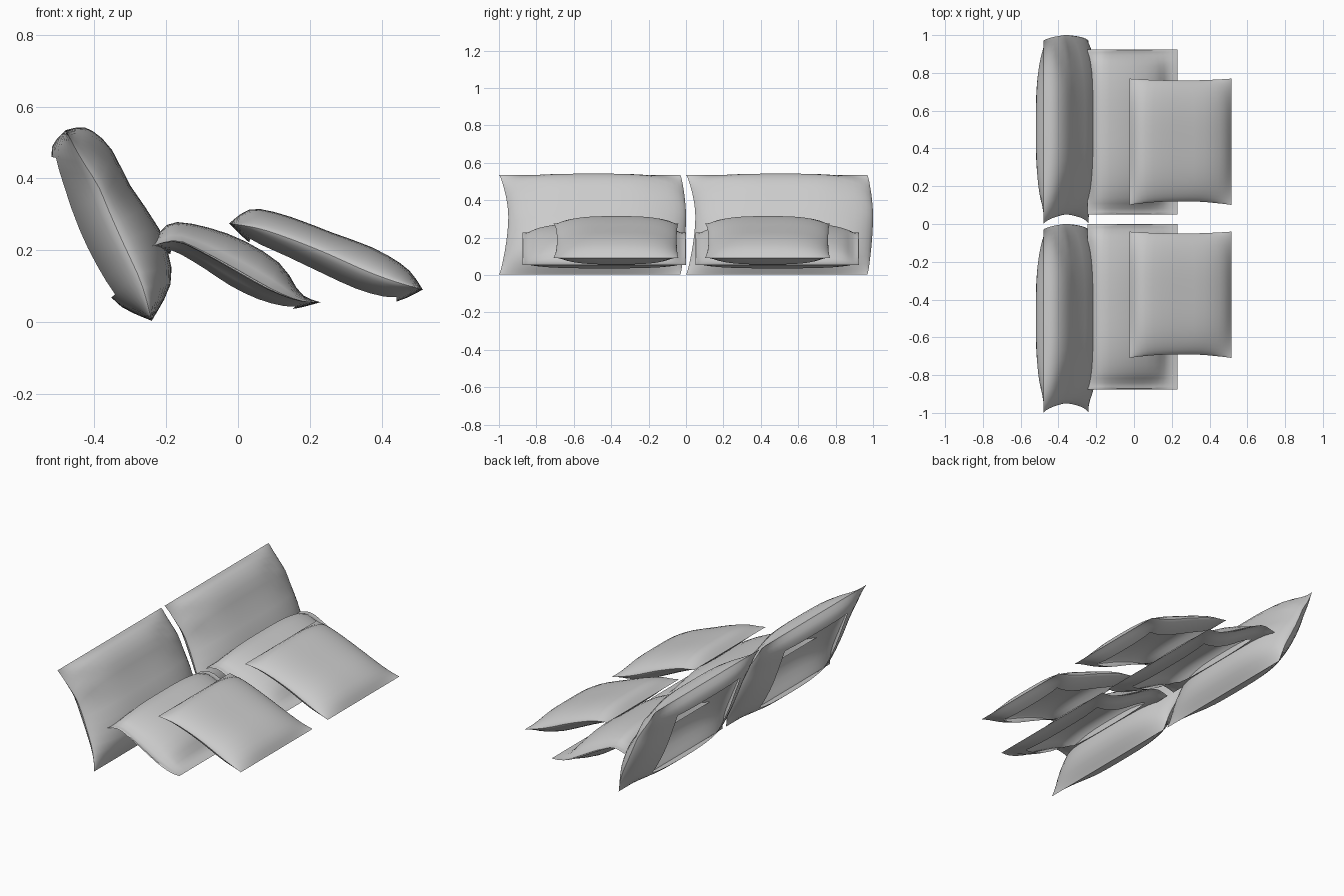
import bpy
import math

if "Cube" in bpy.data.objects:
    bpy.data.objects.remove(bpy.data.objects["Cube"])

N_S, N_V = 20, 24


def spline(pts, t):
    """Catmull-Rom point on a list of (x, z), t from 0 to 1."""
    n = len(pts) - 1
    i = min(int(t * n), n - 1)
    f = t * n - i
    p0, p1, p2, p3 = (pts[min(max(i + k, 0), n)] for k in (-1, 0, 1, 2))
    return [0.5 * (2 * b + (c - a) * f + (2 * a - 5 * b + 4 * c - d) * f * f
                   + (3 * b - a - 3 * c + d) * f ** 3)
            for a, b, c, d in zip(p0, p1, p2, p3)]


def pillow(name, seam, upper, lower, y_lo, y_hi, pinch_lo, pinch_hi,
           hole_s, hole_v, flange=0.0, crease=0.0):
    """Stuffed shell: seam outline puffed to an upper and a lower profile,
    with the hidden underside left open in the middle."""
    upper = [seam[0]] + upper + [seam[-1]]
    lower = [seam[0]] + lower + [seam[-1]]
    verts, faces, index = [], [], {}

    def vertex(i, j, side):
        edge = i in (0, N_S) or j in (0, N_V)
        key = (i, j, 0 if edge else side)
        if key in index:
            return index[key]
        s = math.sin(math.pi / 2 * (2 * i / N_S - 1) * 0.999) if 0 < i < N_S else (-1 if i == 0 else 1)
        v = math.sin(math.pi / 2 * (2 * j / N_V - 1)) if 0 < j < N_V else (-1 if j == 0 else 1)
        w = min(1, abs(v) / (1 - flange))
        puff = 0 if edge else max(0.05, (1 - w ** 3.2) ** 0.65)
        t = (s + 1) / 2
        a = spline(seam, t)
        b = spline(upper if side > 0 else lower, t)
        if side > 0 and crease:
            # gathers fanning out from the short ends
            fan = math.exp(-((abs(v) - 0.75) / 0.2) ** 2) * math.exp(-((t - 0.35) / 0.2) ** 2)
            puff *= 1 - crease * fan * (1 + math.sin(26 * t + 9 * abs(v)))
        y = y_lo + (y_hi - y_lo) * (v + 1) / 2
        y += (1 - s * s) * (pinch_lo * (1 - v) / 2 - pinch_hi * (1 + v) / 2)
        index[key] = len(verts)
        verts.append((a[0] + (b[0] - a[0]) * puff, y, a[1] + (b[1] - a[1]) * puff))
        return index[key]

    for side in (1, -1):
        for i in range(N_S):
            for j in range(N_V):
                s = math.sin(math.pi / 2 * (2 * (i + 0.5) / N_S - 1))
                v = math.sin(math.pi / 2 * (2 * (j + 0.5) / N_V - 1))
                if side < 0 and abs(s) < hole_s and abs(v) < hole_v:
                    continue
                quad = [vertex(i, j, side), vertex(i + 1, j, side),
                        vertex(i + 1, j + 1, side), vertex(i, j + 1, side)]
                faces.append(quad if side > 0 else quad[::-1])
    mesh = bpy.data.meshes.new(name)
    mesh.from_pydata(verts, [], faces)
    obj = bpy.data.objects.new(name, mesh)
    bpy.context.collection.objects.link(obj)
    bpy.context.view_layer.objects.active = obj
    obj.select_set(True)
    bpy.ops.object.shade_smooth_by_angle(angle=math.radians(35))
    obj.select_set(False)
    return obj


def pair(obj, dy):
    """Second copy of a pillow, shifted along y."""
    twin = obj.copy()
    twin.name = obj.name.replace("left", "right")
    twin.location.y = dy
    bpy.context.collection.objects.link(twin)


# Large pillows leaning back
back = pillow(
    "back_pillow_left",
    [(-.48, .535), (-.44, .46), (-.39, .38), (-.36, .31), (-.32, .22), (-.27, .11), (-.24, .003)],
    [(-.42, .54), (-.355, .485), (-.30, .38), (-.215, .25), (-.185, .12)],
    [(-.52, .48), (-.50, .38), (-.455, .25), (-.40, .14), (-.335, .05)],
    0.0, 0.97, 0.05, -0.03, 0.6, 0.62, crease=0.07)
pair(back, -1.0)

# Middle pillows with a flat sewn border
middle = pillow(
    "middle_pillow_left",
    [(-.245, .21), (-.17, .225), (-.09, .19), (0, .14), (.09, .09), (.17, .06), (.23, .055)],
    [(-.19, .275), (-.09, .265), (.02, .225), (.12, .16), (.175, .08)],
    [(-.18, .185), (-.10, .135), (-.03, .085), (.05, .05), (.14, .035)],
    0.05, 0.925, 0.0, 0.0, 0.72, 0.75, flange=0.07)
pair(middle, -0.925)

# Small cushions in front
front = pillow(
    "front_cushion_left",
    [(-.025, .275), (.06, .26), (.15, .23), (.25, .19), (.35, .145), (.43, .115), (.515, .09)],
    [(.04, .315), (.14, .295), (.26, .25), (.38, .205), (.47, .15)],
    [(.04, .215), (.13, .17), (.23, .12), (.33, .075), (.43, .055)],
    0.10, 0.77, 0.02, 0.01, 0.7, 0.7)
pair(front, -0.81)
